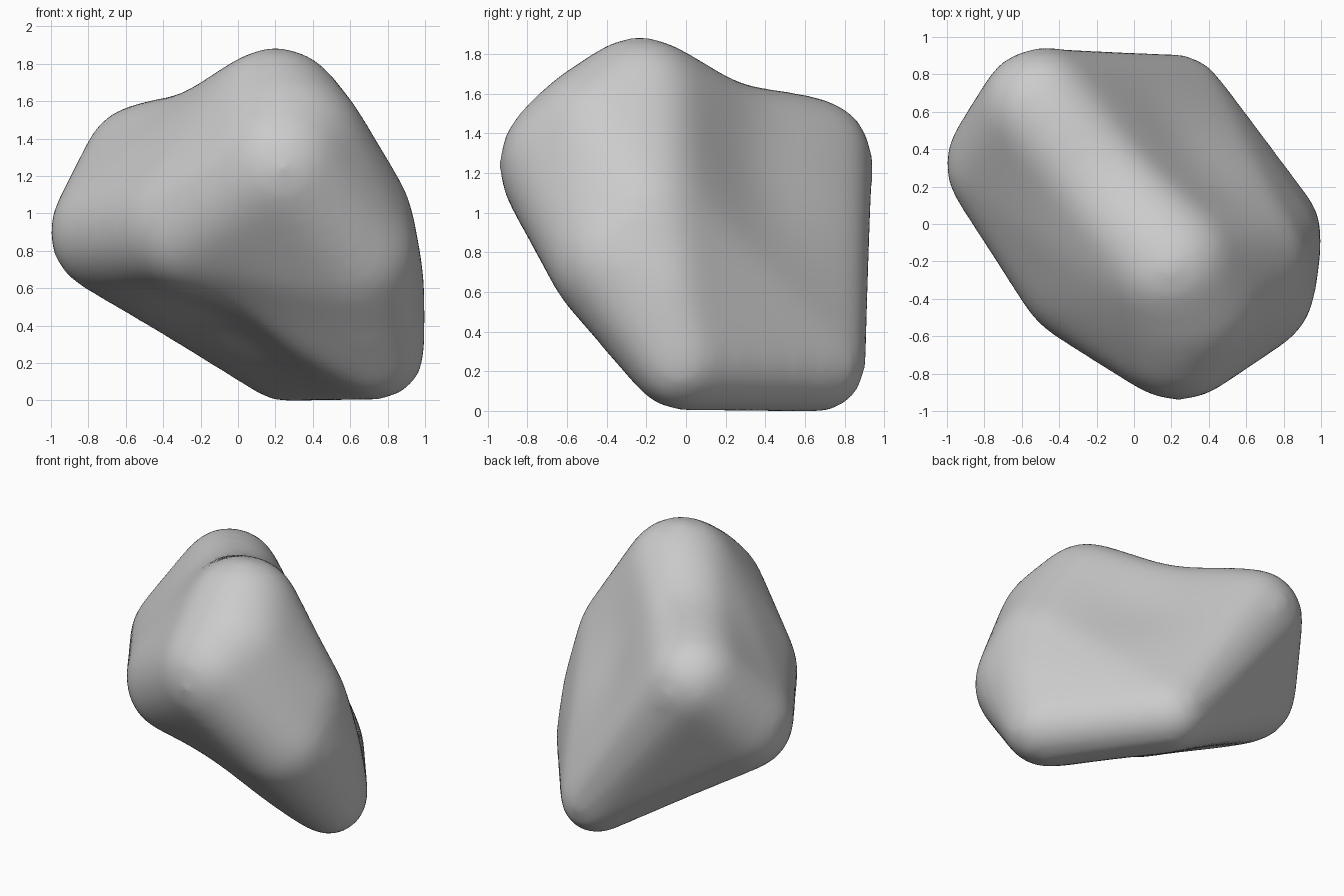
import bpy, bmesh, math
from mathutils import Vector

cube = bpy.data.objects.get("Cube")
if cube:
    bpy.data.objects.remove(cube, do_unlink=True)

# Rounded lobes of the boulder: centre and radius
LOBES = [
    ((0.20, -0.22, 1.51), 0.38),    # peak
    ((0.26, -0.38, 1.32), 0.45),    # brow below the peak
    ((0.24, -0.56, 1.24), 0.38),    # front bulge
    ((-0.22, -0.24, 0.92), 0.41),   # broad sloping flank
    ((-0.67, 0.32, 0.90), 0.33),    # side tip
    ((-0.49, 0.61, 1.26), 0.33),    # rear shoulder
    ((0.25, 0.67, 0.23), 0.23),     # rear foot
    ((0.75, -0.03, 0.26), 0.25),    # side foot
    ((0.72, -0.12, 0.60), 0.28),    # side wall
    ((0.62, -0.34, 0.77), 0.35),    # front side corner
    ((0.54, -0.22, 0.95), 0.40),    # edge below the peak
]

# Shallow hollows: centre, reach and depth
HOLLOWS = [
    ((-0.15, 0.28, 1.70), 0.40, 0.07),   # saddle on the ridge
    ((0.30, 0.36, 1.20), 0.40, 0.06),    # valley in the rear flank
    ((-0.12, -0.15, 0.42), 0.42, 0.09),  # underside
]

# Points of a unit ball
ball = bmesh.new()
bmesh.ops.create_icosphere(ball, subdivisions=4, radius=1)
directions = [v.co.copy() for v in ball.verts]
ball.free()

# Stretch a skin over all the lobes, with an allowance for later softening
bm = bmesh.new()
for centre, radius in LOBES:
    full = radius + 0.003 / radius
    for d in directions:
        bm.verts.new(Vector(centre) + d * full)
bmesh.ops.convex_hull(bm, input=bm.verts[:])
loose = [v for v in bm.verts if not v.link_faces]
bmesh.ops.delete(bm, geom=loose, context='VERTS')
bmesh.ops.recalc_face_normals(bm, faces=bm.faces[:])
mesh = bpy.data.meshes.new("hull")
bm.to_mesh(mesh)
bm.free()

boulder = bpy.data.objects.new("boulder", mesh)
bpy.context.collection.objects.link(boulder)

# Even out the skin and soften its edges
remesh = boulder.modifiers.new("even_skin", 'REMESH')
remesh.mode = 'VOXEL'
remesh.voxel_size = 0.035
soften = boulder.modifiers.new("soften", 'SMOOTH')
soften.factor = 0.5
soften.iterations = 40
graph = bpy.context.evaluated_depsgraph_get()
skin = bpy.data.meshes.new_from_object(boulder.evaluated_get(graph))
boulder.modifiers.clear()
boulder.data = skin
bpy.data.meshes.remove(mesh)
skin.name = "boulder"

# Press in the hollows
bm = bmesh.new()
bm.from_mesh(skin)
bm.normal_update()
moves = []
for v in bm.verts:
    depth = sum(d * math.exp(-((v.co - Vector(c)).length / r) ** 2)
                for c, r, d in HOLLOWS)
    moves.append(v.normal * depth)
for v, move in zip(bm.verts, moves):
    v.co -= move

# Centre it and rest it on the ground
low = Vector([min(v.co[i] for v in bm.verts) for i in range(3)])
high = Vector([max(v.co[i] for v in bm.verts) for i in range(3)])
rest = (low + high) / 2
rest.z = low.z
bmesh.ops.translate(bm, vec=-rest, verts=bm.verts[:])
for f in bm.faces:
    f.smooth = True
bm.to_mesh(skin)
bm.free()

# Stone colour
stone = bpy.data.materials.new("grey_stone")
stone.use_nodes = True
colour = (0.6, 0.6, 0.6, 1.0)
stone.diffuse_color = colour
stone.node_tree.nodes["Principled BSDF"].inputs["Base Color"].default_value = colour
skin.materials.clear()
skin.materials.append(stone)
